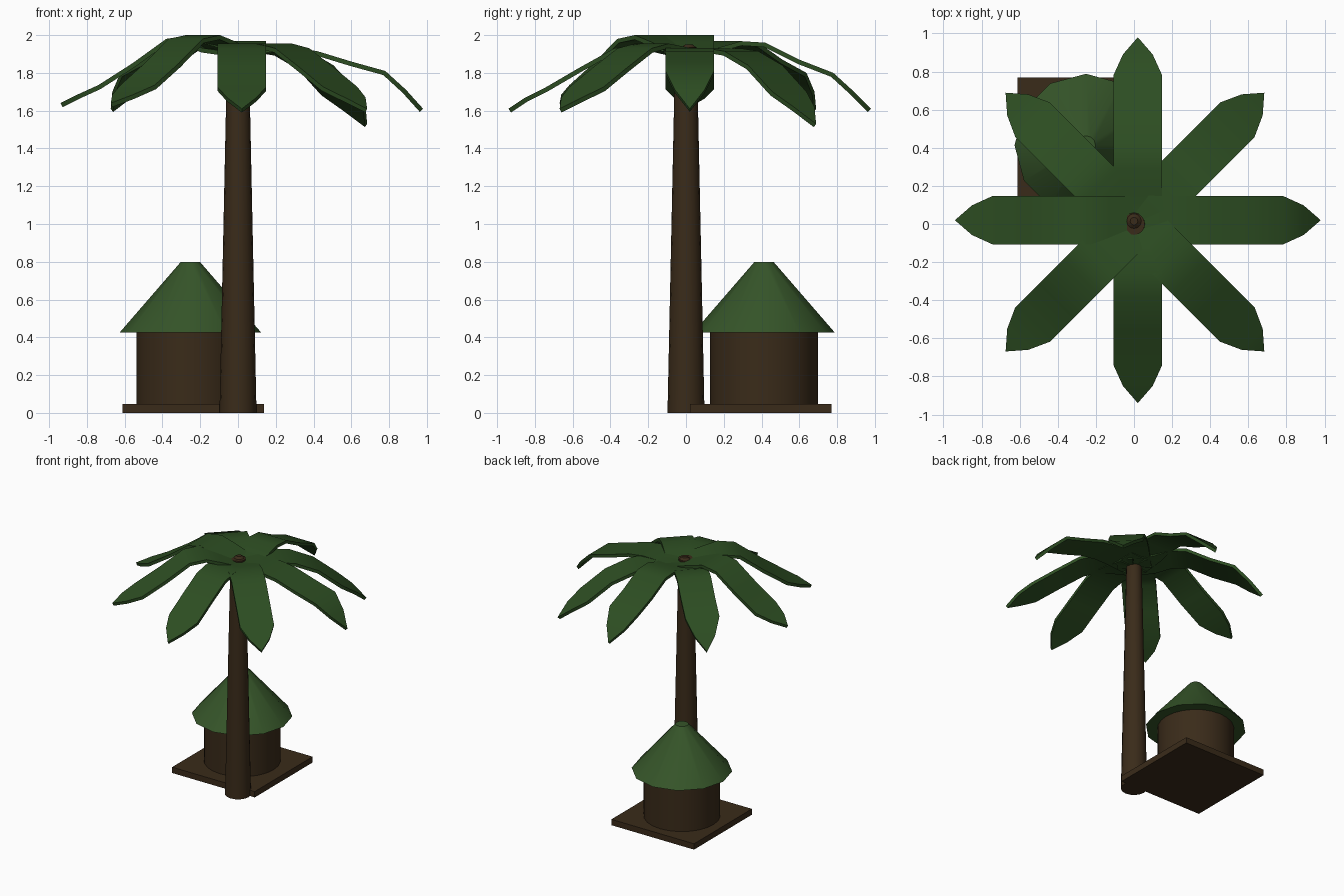
import bpy, bmesh, math
from mathutils import Vector

if "Cube" in bpy.data.objects:
    bpy.data.objects.remove(bpy.data.objects["Cube"])


def material(name, rgb):
    m = bpy.data.materials.new(name)
    m.diffuse_color = (*rgb, 1)
    m.use_nodes = True
    m.node_tree.nodes["Principled BSDF"].inputs["Base Color"].default_value = m.diffuse_color
    return m


BARK = material("dark_bark", (0.042, 0.024, 0.010))
LEAF = material("leaf_green", (0.026, 0.075, 0.016))
THATCH = material("thatch_green", (0.036, 0.090, 0.022))


def smooth(ob, angle=35):
    bpy.ops.object.select_all(action='DESELECT')
    ob.select_set(True)
    bpy.context.view_layer.objects.active = ob
    bpy.ops.object.shade_smooth_by_angle(angle=math.radians(angle))


def tapered(name, sides, r1, r2, z1, z2, x, y, mat):
    bpy.ops.mesh.primitive_cone_add(vertices=sides, radius1=r1, radius2=r2,
                                    depth=z2 - z1, location=(x, y, (z1 + z2) / 2))
    ob = bpy.context.object
    ob.name = name
    ob.data.materials.append(mat)
    smooth(ob)
    return ob


# Tall tapering trunk, poking just through the crown
tapered("palm_trunk", 16, 0.098, 0.057, 0, 1.935, 0, 0, BARK)
tapered("trunk_cap", 12, 0.045, 0.02, 1.93, 1.95, 0, 0.015, BARK)

# Hut with square platform, round wall and conical roof
bpy.ops.mesh.primitive_cube_add(size=1, location=(-0.237, 0.395, 0.024))
base = bpy.context.object
base.name = "hut_platform"
base.scale = (0.75, 0.75, 0.048)
base.data.materials.append(BARK)
tapered("hut_wall", 24, 0.285, 0.285, 0.04, 0.43, -0.252, 0.413, BARK)
tapered("hut_roof", 12, 0.375, 0.05, 0.425, 0.80, -0.252, 0.413, THATCH)

# Palm leaves: spine distances and half widths shared, heights vary per leaf
REACH = [0.0, 0.15, 0.27, 0.40, 0.58, 0.76, 0.87, 0.96]
HALF = [0.128, 0.128, 0.128, 0.128, 0.128, 0.128, 0.078, 0.0]
FLAT = [1.92, 1.932, 1.933, 1.915, 1.86, 1.81, 1.71, 1.61]
STEEP = [1.92, 1.932, 1.93, 1.915, 1.84, 1.70, 1.62, 1.53]
RAISED = [1.92, 1.97, 2.0, 1.98, 1.85, 1.735, 1.685, 1.64]
MIDDLE = [1.92, 1.935, 1.968, 1.96, 1.87, 1.80, 1.70, 1.61]
SOFT = [1.92, 1.945, 1.955, 1.93, 1.83, 1.725, 1.67, 1.61]
HEIGHTS = [FLAT, STEEP, MIDDLE, MIDDLE, RAISED, RAISED, SOFT, SOFT]


def leaf(i, heights):
    a = i * math.pi / 4
    out = Vector((math.cos(a), math.sin(a), 0))
    side = Vector((-out.y, out.x, 0))
    centre = Vector((0.02, 0.02, 0)) if i % 2 == 0 else Vector((0.005, 0.01, 0))
    bm = bmesh.new()
    rows = []
    for r, w, z in zip(REACH, HALF, heights):
        p = centre + out * r + Vector((0, 0, z - 0.001 * i * (r < 0.2)))
        if w:
            rows.append([bm.verts.new(p - side * w), bm.verts.new(p + side * w)])
        else:
            rows.append([bm.verts.new(p)])
    for lo, hi in zip(rows, rows[1:]):
        bm.faces.new([lo[0]] + hi + [lo[1]])
    me = bpy.data.meshes.new("palm_leaf")
    bm.to_mesh(me)
    bm.free()
    ob = bpy.data.objects.new(f"palm_leaf_{i + 1}", me)
    bpy.context.collection.objects.link(ob)
    me.materials.append(LEAF)
    thick = ob.modifiers.new("thickness", 'SOLIDIFY')
    thick.thickness = 0.024
    thick.offset = -1
    bpy.context.view_layer.objects.active = ob
    bpy.ops.object.modifier_apply(modifier="thickness")
    smooth(ob)


for i, heights in enumerate(HEIGHTS):
    leaf(i, heights)
